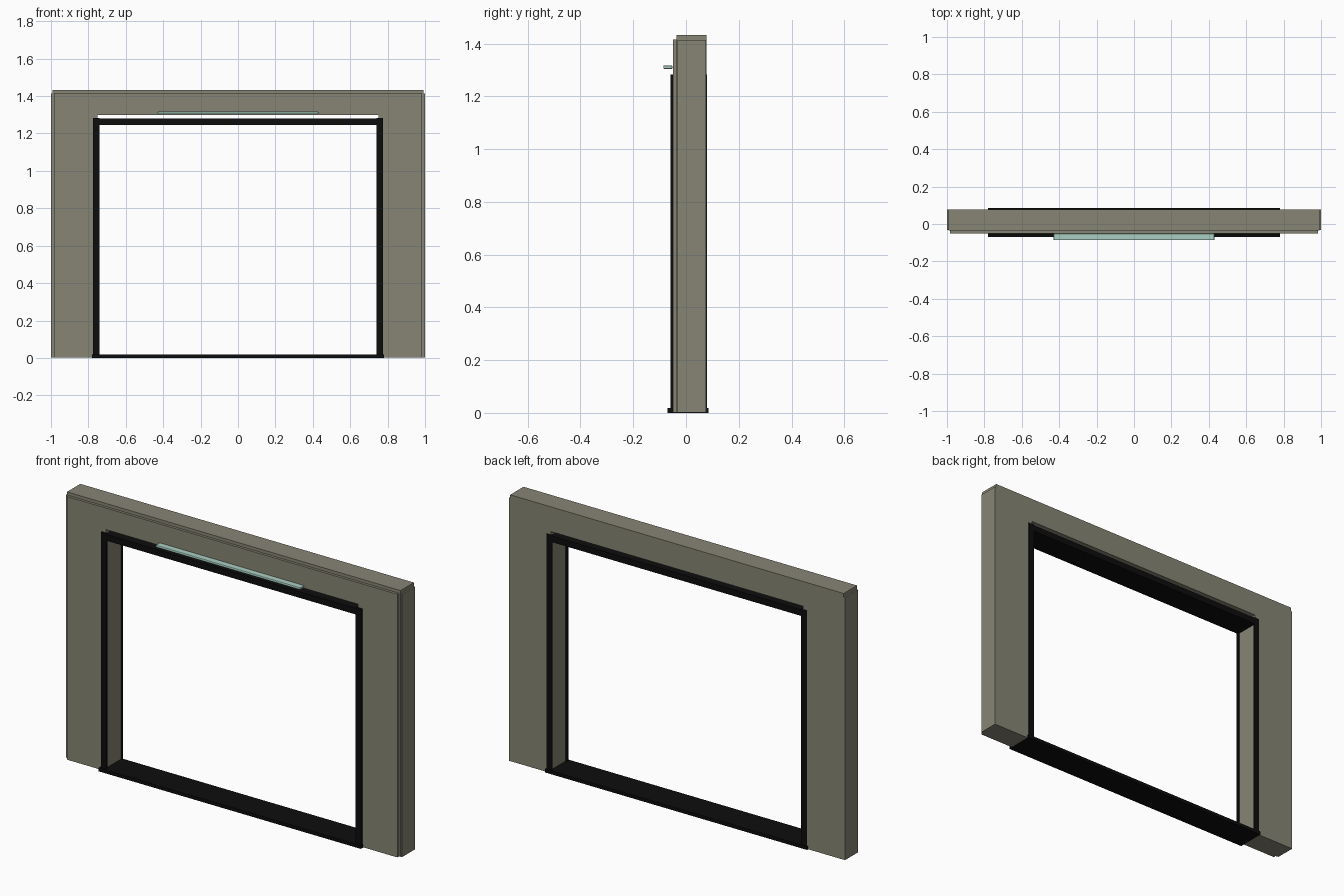
import bpy, bmesh

if "Cube" in bpy.data.objects:
    bpy.data.objects.remove(bpy.data.objects["Cube"])


def material(name, rgb):
    m = bpy.data.materials.new(name)
    m.diffuse_color = (*rgb, 1.0)
    m.use_nodes = True
    m.node_tree.nodes["Principled BSDF"].inputs["Base Color"].default_value = m.diffuse_color
    return m


STONE = material("warm_grey", (0.245, 0.235, 0.178))
BLACK = material("black_trim", (0.004, 0.004, 0.004))
GLASS = material("pale_teal", (0.40, 0.62, 0.54))


def finish(name, bm, mat):
    bmesh.ops.recalc_face_normals(bm, faces=bm.faces)
    me = bpy.data.meshes.new(name)
    bm.to_mesh(me)
    bm.free()
    ob = bpy.data.objects.new(name, me)
    bpy.context.collection.objects.link(ob)
    me.materials.append(mat)
    return ob


def box(name, x, y, z, mat):
    bm = bmesh.new()
    bmesh.ops.create_cube(bm, size=1.0)
    for v in bm.verts:
        v.co = [r[0] + (c + 0.5) * (r[1] - r[0]) for c, r in zip(v.co, (x, y, z))]
    return finish(name, bm, mat)


def arch(name, half, top, y0, y1, mat, inner=0.75, inner_top=1.30, z0=0.001):
    # upside-down U profile pushed through the wall depth
    pts = [(-half, z0), (-half, top), (half, top), (half, z0),
           (inner, z0), (inner, inner_top), (-inner, inner_top), (-inner, z0)]
    bm = bmesh.new()
    face = bm.faces.new([bm.verts.new((x, y0, z)) for x, z in pts])
    ext = bmesh.ops.extrude_face_region(bm, geom=[face])
    moved = [g for g in ext["geom"] if isinstance(g, bmesh.types.BMVert)]
    bmesh.ops.translate(bm, verts=moved, vec=(0, y1 - y0, 0))
    return finish(name, bm, mat)


# wall surround and its slightly smaller front panel
arch("surround", 0.992, 1.433, -0.036, 0.077, STONE)
arch("front_panel", 0.983, 1.416, -0.050, -0.0355, STONE)

# side cladding and black door trims, front and back
for side, s in (("left", -1), ("right", 1)):
    def span(a, b):
        return tuple(sorted((s * a, s * b)))
    box(side + "_cladding", span(0.985, 1.0), (-0.033, 0.0765), (0.001, 1.414), STONE)
    box(side + "_front_trim", span(0.741, 0.775), (-0.059, -0.049), (0.002, 1.283), BLACK)
    box(side + "_back_trim", span(0.741, 0.775), (0.076, 0.080), (0.002, 1.283), BLACK)

# header beam, leaving a narrow slot beneath the surround
box("header", (-0.7495, 0.7495), (-0.0585, 0.0795), (1.246, 1.279), BLACK)

# floor sill
box("sill", (-0.78, 0.78), (-0.070, 0.085), (0.0, 0.018), BLACK)

# light bar with rounded edges
bar = box("light_bar", (-0.43, 0.43), (-0.086, -0.051), (1.304, 1.317), GLASS)
bev = bar.modifiers.new("rounding", "BEVEL")
bev.width = 0.004
bev.segments = 2
